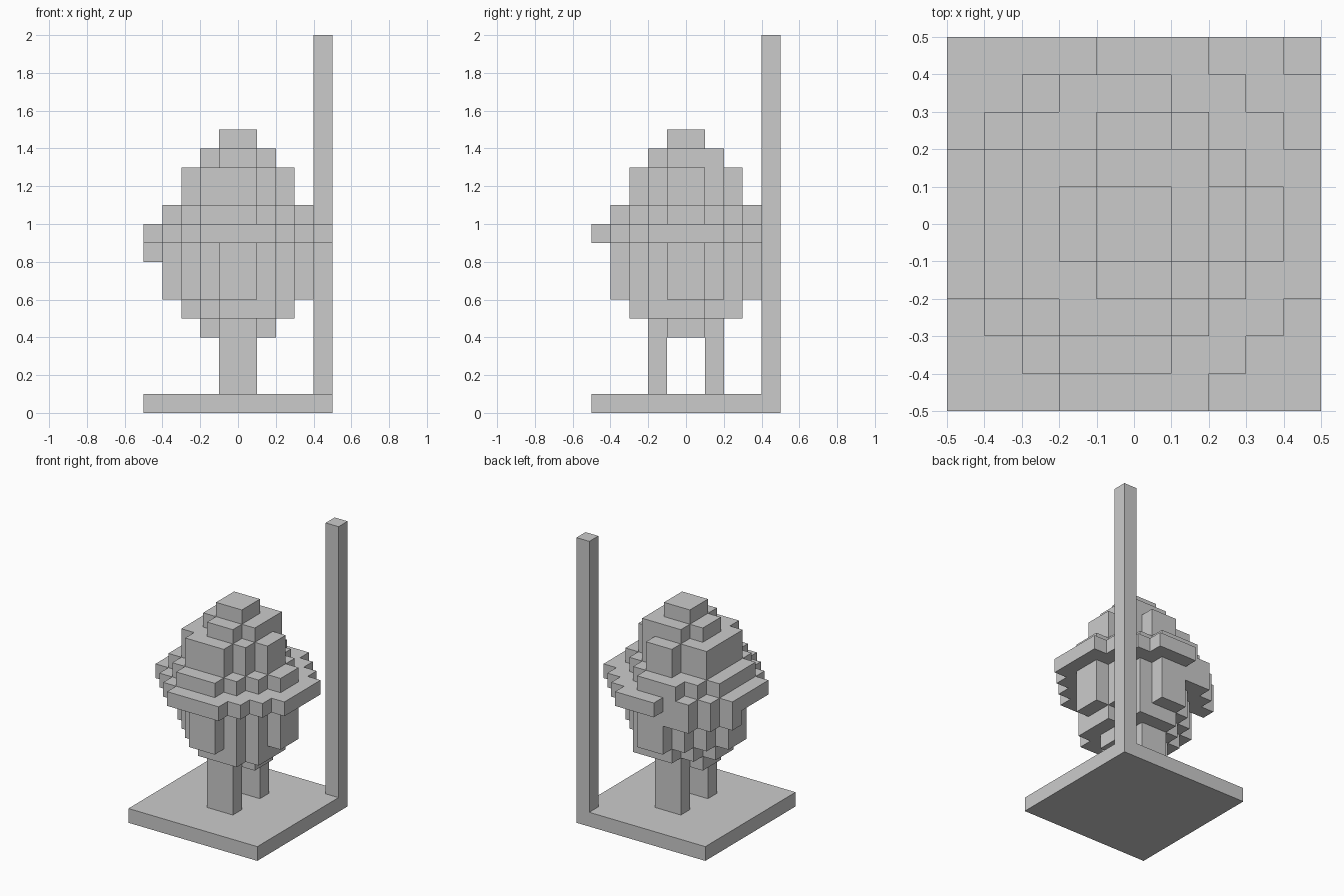
import bpy, bmesh, math
from mathutils import Vector

if "Cube" in bpy.data.objects:
    bpy.data.objects.remove(bpy.data.objects["Cube"])

U = 0.1  # block size


def box(name, x0, x1, y0, y1, z0, z1):
    """Axis-aligned box given in block units."""
    bm = bmesh.new()
    bmesh.ops.create_cube(bm, size=1)
    for v in bm.verts:
        v.co = Vector(((x0 + x1) / 2 + v.co.x * (x1 - x0),
                       (y0 + y1) / 2 + v.co.y * (y1 - y0),
                       (z0 + z1) / 2 + v.co.z * (z1 - z0))) * U
    finish(name, bm)


def finish(name, bm):
    me = bpy.data.meshes.new(name)
    bm.to_mesh(me)
    bm.free()
    bpy.context.collection.objects.link(bpy.data.objects.new(name, me))


def layer(cells, z0, z1, y0, rows):
    """Fill blocks row by row from front to back; each row is (x start, x end)."""
    for i, (a, b) in enumerate(rows):
        cells.update((x, y0 + i, z) for x in range(a, b) for z in range(z0, z1))


def skin(name, cells):
    """Outer surface of a set of blocks, with flat regions merged."""
    bm = bmesh.new()
    cache = {}

    def vert(p):
        if p not in cache:
            cache[p] = bm.verts.new(Vector(p) * U)
        return cache[p]

    for c in sorted(cells):
        for axis in range(3):
            for side in (0, 1):
                n = list(c)
                n[axis] += 2 * side - 1
                if tuple(n) in cells:
                    continue
                u, w = (axis + 1) % 3, (axis + 2) % 3
                quad = []
                for du, dw in ((0, 0), (1, 0), (1, 1), (0, 1)):
                    p = list(c)
                    p[axis] += side
                    p[u] += du
                    p[w] += dw
                    quad.append(vert(tuple(p)))
                bm.faces.new(quad if side else quad[::-1])
    bmesh.ops.dissolve_limit(bm, angle_limit=math.radians(1),
                             verts=bm.verts, edges=bm.edges)
    finish(name, bm)


# Base, corner pole and the two legs
box("base", -5, 5, -5, 5, 0, 1)
box("corner_pole", 4, 5, 4, 5, 1, 20)
box("front_leg", -1, 1, -2, -1, 1, 4)
box("back_leg", -1, 1, 1, 2, 1, 4)

# Rounded body, stacked from the bottom up
body = set()
layer(body, 4, 5, -2, [(-1, 1), (-2, 2), (-2, 2), (-1, 1)])
layer(body, 5, 6, -3, [(-1, 2), (-2, 3), (-3, 3), (-3, 3), (-2, 2), (-1, 2)])
layer(body, 6, 9, -4, [(-1, 1), (-2, 2), (-3, 3), (-4, 4), (-4, 4),
                       (-3, 3), (-2, 2), (-1, 1)])
# thickened back-left part of the brim
layer(body, 8, 9, 1, [(-5, 3), (-4, 2), (-3, 1)])
# brim
layer(body, 9, 10, -5, [(-2, 2), (-3, 3), (-4, 4), (-5, 5), (-5, 5), (-5, 5),
                        (-5, 5), (-4, 4), (-3, 3), (-1, 2)])
# dome
layer(body, 10, 11, -4, [(-2, 1), (-3, 2), (-4, 3), (-4, 4), (-4, 4),
                         (-4, 3), (-3, 2), (-2, 1)])
layer(body, 11, 13, -3, [(-2, 1), (-3, 2), (-3, 3), (-3, 3), (-3, 2), (-1, 1)])
layer(body, 13, 14, -2, [(-1, 1), (-2, 2), (-2, 2), (-1, 2)])
layer(body, 14, 15, -1, [(-1, 1), (-1, 1)])
skin("rounded_body", body)
